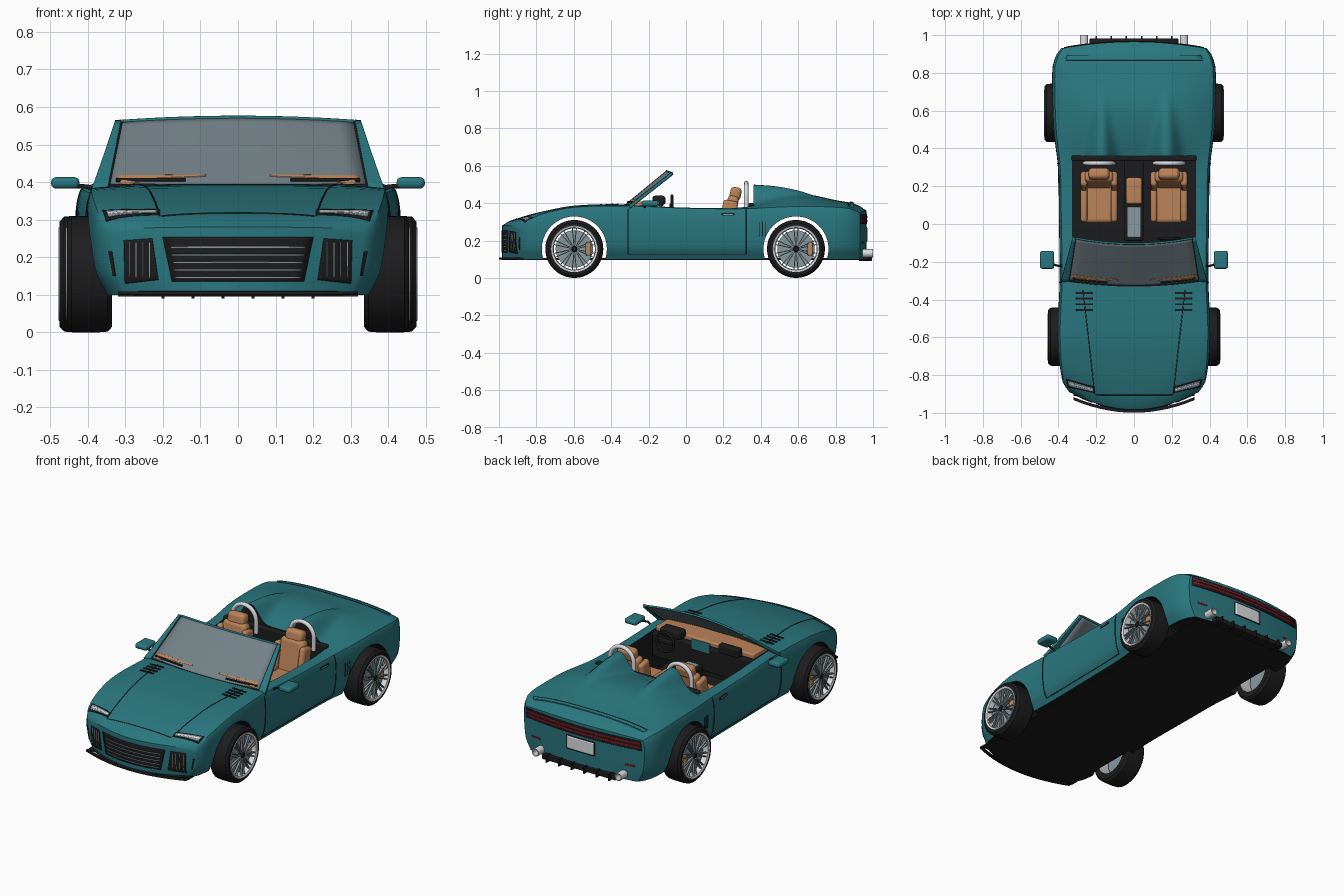
import bpy, bmesh, math
from mathutils import Vector, Matrix

if "Cube" in bpy.data.objects:
    bpy.data.objects.remove(bpy.data.objects["Cube"])


def material(name, r, g, b):
    m = bpy.data.materials.new(name)
    m.use_nodes = True
    m.diffuse_color = (r, g, b, 1)
    m.node_tree.nodes["Principled BSDF"].inputs["Base Color"].default_value = (r, g, b, 1)
    return m


paint = material("teal paint", .023, .185, .215)
black = material("black rubber", .012, .012, .013)
leather = material("tan leather", .5, .23, .1)
silver = material("silver", .72, .73, .75)
glass = material("tinted glass", .17, .22, .24)
red = material("red lamp", .25, .01, .015)
grey = material("grey metal", .25, .32, .35)


def add(name, data, mat):
    ob = bpy.data.objects.new(name, data)
    bpy.context.collection.objects.link(ob)
    data.materials.append(mat)
    return ob


def add_bm(name, bm, mat):
    bmesh.ops.recalc_face_normals(bm, faces=bm.faces)
    me = bpy.data.meshes.new(name)
    bm.to_mesh(me)
    bm.free()
    return add(name, me, mat)


def box(name, loc, size, mat, bevel=.008, rot=0):
    bm = bmesh.new()
    bmesh.ops.create_cube(bm, size=1, matrix=Matrix.Diagonal((*size, 1)))
    ob = add_bm(name, bm, mat)
    ob.location, ob.rotation_euler.x = loc, rot
    if bevel:
        mod = ob.modifiers.new("bevel", "BEVEL")
        mod.width, mod.segments = bevel, 3
    return ob


def tube(name, points, radius, mat):
    cu = bpy.data.curves.new(name, "CURVE")
    cu.dimensions, cu.bevel_depth, cu.bevel_resolution = "3D", radius, 2
    cu.use_fill_caps = True
    sp = cu.splines.new("POLY")
    sp.points.add(len(points) - 1)
    for p, co in zip(sp.points, points):
        p.co = (*co, 1)
    return add(name, cu, mat)


def lathe(name, profile, loc, mat, axis="X"):
    bm = bmesh.new()
    vs = [bm.verts.new((a, 0, r)) for a, r in profile]
    es = [bm.edges.new(pair) for pair in zip(vs, vs[1:])]
    bmesh.ops.spin(bm, geom=vs + es, axis=(1, 0, 0), cent=(0, 0, 0),
                   angle=math.tau, steps=40, use_merge=True)
    bmesh.ops.remove_doubles(bm, verts=bm.verts, dist=1e-5)
    ob = add_bm(name, bm, mat)
    ob.location = loc
    if axis == "Y":
        ob.rotation_euler.z = math.pi / 2
    return ob


def panel(name, corners, surface, mat, thick=.006, n=14):
    """Thin plate between four corners, laid on a surface function."""
    c = [Vector(p) for p in corners]
    bm = bmesh.new()
    bmesh.ops.create_grid(bm, x_segments=n, y_segments=n, size=.5)
    for v in bm.verts:
        a, b = v.co.x + .5, v.co.y + .5
        p = c[0].lerp(c[1], a).lerp(c[3].lerp(c[2], a), b)
        v.co = surface(p.x, p.y)
    ob = add_bm(name, bm, mat)
    mod = ob.modifiers.new("thickness", "SOLIDIFY")
    mod.thickness, mod.offset = thick, 0
    return ob


def smooth_table(*pts):
    """Cubic interpolation through (position, value) pairs."""
    def slope(i):
        a, b = pts[max(i - 1, 0)], pts[min(i + 1, len(pts) - 1)]
        return (b[1] - a[1]) / (b[0] - a[0])

    def f(t):
        t = min(max(t, pts[0][0]), pts[-1][0])
        i = max(k for k in range(len(pts) - 1) if k == 0 or pts[k][0] <= t)
        (x0, v0), (x1, v1) = pts[i], pts[i + 1]
        h = x1 - x0
        s = (t - x0) / h
        return (v0 * (1 + 2 * s) * (1 - s) ** 2 + v1 * s * s * (3 - 2 * s)
                + h * s * (1 - s) * (slope(i) * (1 - s) - slope(i + 1) * s))
    return f


# Body shape as smooth functions of length
NOSE, TAIL, BASE = -.983, .965, .1
width = smooth_table((NOSE, .347), (-.9, .378), (-.6, .403), (-.3, .393), (0, .396), (.3, .402),
                     (.5, .425), (.7, .432), (.85, .43), (.92, .412), (TAIL, .385))
crown = smooth_table((NOSE, .28), (-.95, .302), (-.9, .319), (-.8, .348), (-.6, .385), (-.3, .393),
                     (0, .378), (.25, .38), (.36, .402), (.45, .428), (.55, .446), (.65, .447), (.8, .416),
                     (.91, .394), (TAIL, .36))
shoulder = smooth_table((NOSE, .268), (-.9, .312), (-.8, .343), (-.6, .378), (-.3, .384), (0, .373),
                        (.3, .37), (.6, .382), (.9, .372), (TAIL, .347))
flank = smooth_table((.1, .89), (.16, .97), (.25, 1), (.32, 1), (.4, .985))


def top(u, y):
    power = 5 if y < .2 else 3
    z = shoulder(y) + (crown(y) - shoulder(y)) * (1 - abs(u) ** power)
    k = min(max((.7 - y) / .34, 0), 1) if y > .3 else 0
    away = abs(abs(u) * width(y) - .18) / (.02 + .05 * k)
    return z + .1 * k ** 1.2 * math.exp(-away ** 2.5)


def bend(u, y):
    front, rear = max(0, (-.5 - y) / .485), max(0, (y - .5) / .465)
    return u * u * (.098 * front ** 2 - .035 * rear ** 2)


def shape(u, y, w):
    z = BASE + w * (top(u, y) - BASE)
    return Vector((u * width(y) * flank(z) * (1 - .02 * w ** 12), y + bend(u, y), z))


def on_top(x, y):
    yn = y
    for _ in range(6):
        u = x / (width(yn) * .965)
        yn = y - bend(u, yn)
    return shape(u, yn, 1)


def on_end(end):
    def f(x, z):
        u = x / (width(end) * flank(z))
        return Vector((x, end + bend(u, end), z))
    return f


def on_side(s):
    return lambda y, z: shape(s, y, (z - BASE) / (top(1, y) - BASE))


on_front, on_rear = on_end(NOSE), on_end(TAIL)

# Body shell
bm = bmesh.new()
bmesh.ops.create_cube(bm, size=2)
bmesh.ops.subdivide_edges(bm, edges=bm.edges, cuts=51, use_grid_fill=True)
for f in bm.faces:
    f.material_index = int(f.calc_center_median().z < -.999)
for v in bm.verts:
    u, t, w = v.co
    v.co = shape(u, NOSE + (t + 1) / 2 * (TAIL - NOSE), (w + 1) / 2)
body = add_bm("body", bm, paint)
body.data.materials.append(black)

# Cockpit opening and wheel arches
AXLES = {"front": (-.597, .395), "rear": (.588, .415)}
cutters = [box("cockpit_cutter", (0, .035, .64), (.65, .65, 1), paint, 0)]
for end, (y, _) in AXLES.items():
    cutters.append(lathe(end + "_arch_cutter", [(-1, 0), (-1, .174), (1, .174), (1, 0)], (0, y, .155), paint))
bpy.context.view_layer.objects.active = body
for cut in cutters:
    cut.data.materials.append(black)
    for p in cut.data.polygons:
        p.material_index = 1
    mod = body.modifiers.new("cut", "BOOLEAN")
    mod.operation, mod.solver, mod.object = "DIFFERENCE", "EXACT", cut
    bpy.ops.object.modifier_apply(modifier=mod.name)
    bpy.data.objects.remove(cut)
box("floor_plate", (0, .01, .102), (.64, 1.84, .012), black, 0)

# Wheels
for end, (y, x) in AXLES.items():
    for s in (-1, 1):
        tag, loc, h = f"{end}_{'left' if s > 0 else 'right'}_", (s * x, y, .155), s * .06
        lathe(tag + "tyre", [(-h, .11), (-h, .14), (-h * .8, .153), (-h * .4, .155), (h * .4, .155),
                             (h * .8, .153), (h, .14), (h, .122), (h * .6, .115)], loc, black)
        lathe(tag + "rim", [(-h, .11), (h * .7, .11), (h * .98, .114), (h * 1.04, .124), (h * .95, .127)], loc, silver)
        lathe(tag + "brake_disc", [(h * .6, 0), (h * .6, .1), (h * .1, .1), (h * .1, 0)], loc, grey)
        lathe(tag + "hub", [(h * .3, .016), (h * .9, .016), (h, .012), (h, 0)], loc, black)
        box(tag + "caliper", (s * x + h * .6, y + .075, .155), (.03, .03, .07), leather)
        bm = bmesh.new()
        for i in range(20):
            turn = (i // 2) * math.tau / 10 + (.1 if i % 2 else -.1)
            bmesh.ops.create_cube(bm, size=1, matrix=Matrix.Rotation(turn, 4, "X")
                                  @ Matrix.Translation((h * .85, 0, .067)) @ Matrix.Diagonal((.012, .005, .095, 1)))
        add_bm(tag + "spokes", bm, grey).location = loc

# Front face
panel("grille", [(-.175, .135), (.175, .135), (.2, .254), (-.2, .254)], on_front, black)
for i in range(5):
    z, half = .145 + i * .02, .165 + i * .003
    panel("grille_slat", [(-half, z), (half, z), (half, z + .003), (-half, z + .003)], on_front, grey, .0095)
tube("front_under_edge", [on_front(x / 50, .103) for x in range(-15, 16)], .007, black)
panel("splitter", [(-.32, -.008), (.32, -.008), (.32, .008), (-.32, .008)],
      lambda x, d: Vector((x, d - .991 + .65 * x * x, .104)), black, .01)
for s in (-1, 1):
    panel("side_intake", [(s * .3, .13), (s * .212, .14), (s * .228, .25), (s * .303, .245)], on_front, black)
    for i in range(4):
        x = s * (.235 + i * .018)
        panel("intake_fin", [(x, .145), (x + .002, .145), (x + .002, .24), (x, .24)], on_front, grey, .0085)
    panel("corner_slit", [(s * .325, .15), (s * .332, .15), (s * .344, .215), (s * .335, .215)], on_front, black)
    panel("headlight_surround", [(s * .205, -.895), (s * .345, -.862), (s * .355, -.82), (s * .205, -.862)], on_top, black)
    panel("headlight", [(s * .213, -.886), (s * .338, -.856), (s * .345, -.828), (s * .213, -.868)], on_top, grey, .0085)
    panel("headlight_strip", [(s * .216, -.879), (s * .338, -.847), (s * .34, -.838), (s * .216, -.873)], on_top, silver, .0099)
    # Bonnet lines and louvres
    tube("bonnet_seam", [on_top(s * (.205 + .065 * t / 12), -.9 + .55 * t / 12) for t in range(13)], .0022, black)
    for i in range(4):
        y = -.46 + i * .03
        panel("louvre", [(s * .22, y), (s * .305, y), (s * .305, y + .01), (s * .22, y + .01)], on_top, black, .008)
tube("bonnet_front_seam", [on_top(x / 50, -.905) for x in range(-10, 11)], .002, black)


# Windscreen
def screen(a, b):
    bow = 1 - a * a
    return Vector((a * (.345 - .035 * b), -.3 + .225 * b - .03 * bow, .386 + .174 * b + .011 * b * bow))


panel("windscreen", [(-1, 0), (1, 0), (1, 1), (-1, 1)], screen, glass)
tube("screen_header", [screen(i / 10, 1) for i in range(-10, 11)], .006, paint)
tube("screen_base_seal", [screen(i / 10, .01) for i in range(-10, 11)], .007, black)
for s in (-1, 1):
    panel("windscreen_pillar", [(s, 0), (s * 1.12, -.05), (s * 1.05, 1), (s, 1)], screen, paint, .016)
    tube("pillar_seal", [screen(s, i / 4) for i in range(5)], .005, black)
    # Leather cowl strip and wiper along the foot of the glass
    panel("cowl_strip", [(s * .95, .1), (s * .25, .145), (s * .25, .165), (s * .95, .165)], screen, leather, .0095)
    tube("wiper", [screen(s * (.95 - i * .09), .09) + Vector((0, -.006, .004)) for i in range(7)], .005, black)
    # Door mirrors and door details
    box("door_mirror", (s * .46, -.19, .398), (.075, .095, .03), paint, .012)
    tube("mirror_stem", [(s * .37, -.22, .372), (s * .4, -.222, .388), (s * .44, -.21, .39)], .006, black)
    side = on_side(s)
    for y in (-.31, .32):
        tube("door_seam", [side(y, .13 + i * .024) for i in range(11)], .003, black)
    tube("sill_seam", [side(-.31 + i * .063, .125) for i in range(11)], .002, black)
    panel("door_handle", [(.19, .333), (.26, .333), (.26, .346), (.19, .346)], side, black, .009)
    panel("handle_blade", [(.197, .337), (.253, .337), (.253, .342), (.197, .342)], side, grey, .0099)
    for i in range(3):
        y = .39 + i * .018
        panel("quarter_vent", [(y, .225), (y + .003, .225), (y + .003, .3), (y, .3)], side, black)

# Interior
box("dashboard_top", (0, -.235, .393), (.63, .13, .03), leather)
box("dashboard", (0, -.215, .31), (.64, .14, .14), black)
box("centre_screen", (0, -.135, .385), (.12, .012, .06), paint, .004)
box("passenger_display", (-.185, -.14, .41), (.13, .04, .05), black)
box("instrument_hood", (.185, -.145, .415), (.13, .07, .05), black, .015)
box("console", (0, .13, .22), (.1, .44, .18), black)
box("console_strip", (0, .01, .312), (.07, .16, .012), grey, .004)
box("armrest", (0, .175, .318), (.085, .14, .04), leather, .012)
box("rear_bulkhead", (0, .348, .29), (.66, .03, .22), black)
ring = [(.185 + .055 * math.cos(i * math.tau / 24), -.075, .385 + .055 * math.sin(i * math.tau / 24)) for i in range(25)]
tube("steering_wheel", ring, .007, black)
box("steering_hub", (.185, -.08, .385), (.1, .015, .03), black)
for s in (-1, 1):
    x = s * .185
    box("seat_base", (x, .11, .235), (.15, .21, .07), leather, .02)
    box("seat_back", (x, .235, .335), (.15, .06, .21), leather, .02, -.2)
    for d in (-.08, .08):
        box("seat_base_bolster", (x + d, .11, .25), (.035, .2, .08), leather, .015)
        box("seat_back_bolster", (x + d, .225, .33), (.035, .08, .17), leather, .015, -.2)
    box("headrest", (x, .265, .45), (.11, .06, .07), leather, .02, -.2)
    box("belt_buckle", (s * .08, .2, .285), (.012, .018, .03), red, .003)
    arch = [(x + .076 * math.cos(t * math.pi / 16), .322, .432 + .076 * math.sin(t * math.pi / 16)) for t in range(17)]
    tube("roll_hoop", [(arch[0][0], .322, .36)] + arch + [(arch[-1][0], .322, .36)], .012, silver)

# Rear face
panel("tail_panel", [(-.37, .288), (.37, .288), (.365, .342), (-.365, .342)], on_rear, black)
for z in (.3, .321):
    panel("tail_lamp", [(-.36, z), (.36, z), (.36, z + .01), (-.36, z + .01)], on_rear, red, .0099)
panel("plate_frame", [(-.09, .193), (.09, .193), (.09, .273), (-.09, .273)], on_rear, black)
panel("number_plate", [(-.085, .198), (.085, .198), (.085, .268), (-.085, .268)], on_rear, silver, .0095)
panel("tail_lip", [(-.36, .875), (.36, .875), (.35, .893), (-.35, .893)], on_top, paint, .012)
tube("boot_seam", [on_top(x / 50, .868) for x in range(-18, 19)], .0015, black)
box("diffuser", (0, .945, .11), (.47, .075, .026), black, .004)
for i in range(6):
    box("diffuser_fin", (-.2 + i * .08, .96, .109), (.008, .07, .038), black, 0)
for s in (-1, 1):
    panel("reflector", [(s * .27, .185), (s * .33, .185), (s * .33, .194), (s * .27, .194)], on_rear, red)
    lathe("exhaust", [(-.07, 0), (-.07, .022), (.04, .022), (.04, .017), (.0, .017), (.0, 0)],
          (s * .265, .96, .132), silver, "Y")

# Smooth shading with sharp edges kept
bpy.ops.object.select_all(action="DESELECT")
for ob in bpy.context.scene.objects:
    if ob.type == "MESH":
        ob.select_set(True)
bpy.context.view_layer.objects.active = body
bpy.ops.object.shade_smooth_by_angle(angle=math.radians(35))
